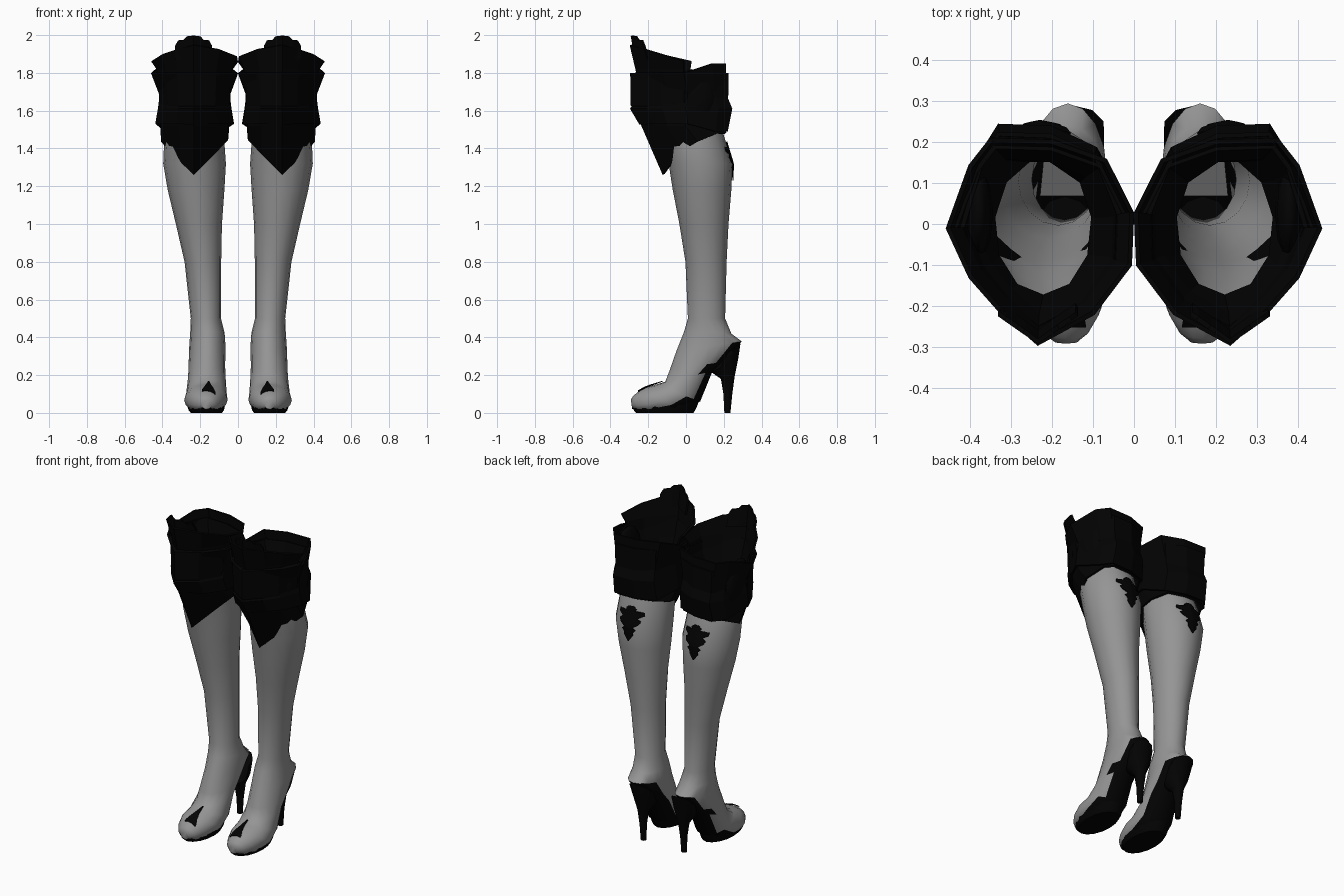
import bpy, bmesh, math
from mathutils import Vector
from mathutils.bvhtree import BVHTree

if "Cube" in bpy.data.objects:
    bpy.data.objects.remove(bpy.data.objects["Cube"])


def material(name, v):
    m = bpy.data.materials.new(name)
    m.diffuse_color = (v, v, v, 1)
    m.use_nodes = True
    m.node_tree.nodes["Principled BSDF"].inputs["Base Color"].default_value = m.diffuse_color
    return m


GREY = material("grey_leather", 0.30)
BLACK = material("black_leather", 0.0008)


def finish(name, bm, mats, smooth=None, thick=0):
    """Turn a bmesh into a mirrored object."""
    me = bpy.data.meshes.new(name)
    bm.to_mesh(me)
    ob = bpy.data.objects.new(name, me)
    bpy.context.collection.objects.link(ob)
    for m in mats:
        me.materials.append(m)
    if smooth:
        bpy.ops.object.select_all(action='DESELECT')
        ob.select_set(True)
        bpy.context.view_layer.objects.active = ob
        bpy.ops.object.shade_smooth_by_angle(angle=math.radians(smooth))
    if thick:
        s = ob.modifiers.new("Thickness", 'SOLIDIFY')
        s.thickness, s.offset = thick, 0
    ob.modifiers.new("Mirror", 'MIRROR').use_clip = False
    return ob


def skin(rings, closed=True, cap_first=False, cap_last=False):
    """Join rows of points into a surface."""
    bm = bmesh.new()
    rows = [[bm.verts.new(p) for p in r] for r in rings]
    n = len(rows[0])
    for a, b in zip(rows, rows[1:]):
        for i in range(n if closed else n - 1):
            j = (i + 1) % n
            bm.faces.new((a[i], a[j], b[j], b[i]))
    if cap_first:
        bm.faces.new(rows[0])
    if cap_last:
        bm.faces.new(rows[-1])
    bmesh.ops.recalc_face_normals(bm, faces=bm.faces)
    bm.normal_update()
    return bm


def oval(yf, zf, yb, zb, cx, rx, n=16, floor=0):
    """Tilted oval from its front point, back point, centre x and half width."""
    pts = []
    for i in range(n):
        a = 2 * math.pi * i / n
        t = (1 - math.cos(a)) / 2
        pts.append((cx + rx * math.sin(a), yf + (yb - yf) * t, max(floor, zf + (zb - zf) * t)))
    return pts


# Boot: leg shaft and foot in one skin, with a dark underside
boot = skin([oval(*r, floor=.018) for r in (
    (-.18, 1.62, .165, 1.62, .222, .125),
    (-.12, 1.45, .2, 1.47, .232, .158),
    (-.092, 1.32, .246, 1.32, .23, .166),
    (-.07, 1.18, .24, 1.18, .222, .15),
    (-.035, 1.0, .225, 1.0, .207, .122),
    (-.003, .8, .215, .8, .186, .097),
    (.01, .5, .207, .5, .17, .08),
    (-.01, .43, .24, .42, .162, .091),
    (-.05, .33, .295, .378, .162, .096),
    (-.085, .23, .20, .27, .165, .097),
    (-.11, .165, .14, .22, .165, .099),
    (-.16, .15, .075, .06, .167, .107),
    (-.21, .135, -.02, 0, .17, .115),
    (-.252, .112, -.16, -.02, .17, .09),
    (-.28, .09, -.24, -.01, .168, .06),
    (-.292, .07, -.285, .02, .166, .028))], cap_last=True)
for f in boot.faces:
    c = f.calc_center_median()
    under = f.normal.dot(Vector((0, .7, -.7))) > .47
    f.material_index = int(under and c.z < .365)
tree = BVHTree.FromBMesh(boot)
finish("boot", boot, (GREY, BLACK), smooth=50)

# Grey insole inside the heel cup
insole = skin([[(.16 + s * w, y, z) for s in (-1, 0, 1)] for y, z, w in (
    (.068, .275, .07), (.17, .345, .06), (.22, .385, .035))], closed=False)
finish("insole", insole, (GREY,))

# Thin platform sole
sole = skin([oval(*r) for r in (
    (-.265, 0, .04, 0, .167, .083),
    (-.275, .01, .052, .02, .168, .094),
    (-.278, .02, .068, .06, .169, .1))], cap_first=True, cap_last=True)
finish("sole", sole, (BLACK,), smooth=40)

# Tapered high heel
heel = skin([oval(*r, n=10) for r in (
    (.203, 0, .235, 0, .14, .017),
    (.198, .1, .245, .1, .14, .021),
    (.185, .18, .258, .195, .14, .033),
    (.135, .215, .276, .285, .14, .07),
    (.18, .285, .289, .37, .145, .074))], cap_first=True, cap_last=True)
finish("heel", heel, (BLACK,), smooth=40)


def emblem(name, rows, cx, toe=False):
    """Thin symmetric plate laid on the boot; rows are (height or y, half width)."""
    ray = Vector((0, 0, -1) if toe else (0, -1, 0))
    grid = []
    for v, w in rows:
        line = []
        for k in range(-3, 4):
            x = cx + w * k / 3
            start = Vector((x, v, .3) if toe else (x, 1, v))
            line.append(tree.ray_cast(start, ray)[0] - ray * .007)
        grid.append(line)
    finish(name, skin(grid, closed=False), (BLACK,), thick=.004)


emblem("calf_emblem", ((1.435, .015), (1.42, .035), (1.41, .03), (1.405, .08),
                       (1.385, .082), (1.37, .05), (1.355, .07), (1.335, .06),
                       (1.315, .028), (1.30, .045), (1.285, .03), (1.265, .028),
                       (1.23, .003)), .225)
emblem("toe_emblem", ((-.252, .036), (-.24, .036), (-.215, .024), (-.18, .013),
                      (-.125, .003)), .155, toe=True)

# Angular plan outline shared by every cuff layer
OUT = ((.235, -.295), (.33, -.21), (.40, -.13), (.455, -.01), (.40, .155), (.35, .225),
       (.2, .22), (.07, .17), (.005, .03), (.01, -.1), (.1, -.22))
CX, CY = .225, -.02


def cuff_ring(sx, sy, dy, z, idx=range(11)):
    pts = []
    for i in idx:
        x, y = CX + (OUT[i][0] - CX) * sx, CY + (OUT[i][1] - CY) * sy + dy
        pts.append((x, y, z(x, y) if callable(z) else z))
    return pts


def cuff(name, rings, idx=range(11), closed=True):
    bm = skin([cuff_ring(*r, idx) for r in rings], closed)
    finish(name, bm, (BLACK,), thick=.012)


# Knee guard with a pointed lower front edge
cuff("knee_guard", (
    (.77, .63, .075, lambda x, y: min(1.48, max(1.26 + 1.05 * abs(x - .235), 1.37 + y))),
    (.78, .8, .01, 1.52),
    (.8, .97, 0, 1.63),
    (.85, .98, 0, 1.8)))

# Pinched middle cuff
cuff("middle_cuff", (
    (.9, .88, .02, lambda x, y: 1.49 if y > .15 else 1.53),
    (.84, 1.02, .01, 1.61),
    (.8, .86, .02, 1.68),
    (1, .92, 0, lambda x, y: 1.85 if y > .1 else 1.8)))

# Flared upper collar around the front half
cuff("upper_collar", (
    (.8, .8, 0, 1.72),
    (.87, .88, 0, 1.82),
    (1, .99, 0, lambda x, y: 1.86 + .3 * max(0, -y))),
    idx=(8, 9, 10, 0, 1, 2, 3), closed=False)

# Inner lining sloping down to the boot opening
lining = skin([cuff_ring(.92, .85, 0, 1.8), cuff_ring(.72, .74, 0, 1.7),
               oval(-.177, 1.62, .163, 1.62, .222, .123, n=11)])
finish("cuff_lining", lining, (BLACK,), thick=.01)

# Scalloped crest on the collar front
half = ((.095, 1.945), (.08, 1.972), (.05, 1.975), (.035, 1.993), (0, 1.997))
crest = [(-a, z) for a, z in half] + [(a, z) for a, z in half[-2::-1]]
top = [(.235 + a, -.287 + .7 * abs(a), z) for a, z in crest]
low = [(.235 + a, -.265 + .7 * abs(a), 1.87) for a, z in crest]
finish("collar_crest", skin((low, top), closed=False), (BLACK,), thick=.012)

# Round pads on the outer side of the knee
pad = bmesh.new()
bmesh.ops.create_uvsphere(pad, u_segments=12, v_segments=6, radius=1)
bmesh.ops.scale(pad, vec=(.035, .12, .15), verts=pad.verts)
bmesh.ops.translate(pad, vec=(.38, .03, 1.67), verts=pad.verts)
finish("side_pad", pad, (BLACK,), smooth=40)
